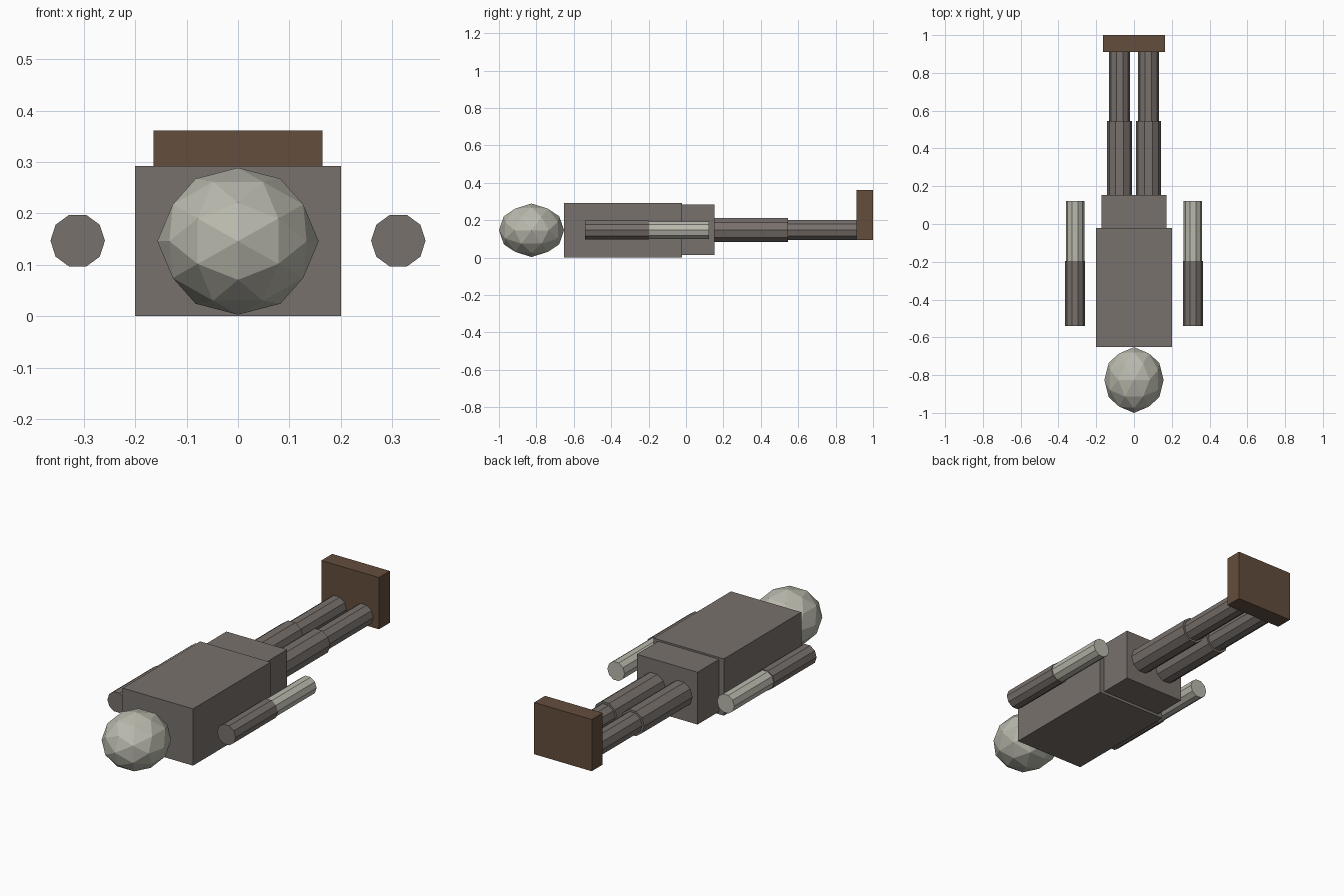
import bpy, bmesh, math
from mathutils import Vector

if "Cube" in bpy.data.objects:
    bpy.data.objects.remove(bpy.data.objects["Cube"])

MID = 0.147  # height of the body's long axis


def material(name, r, g, b):
    lin = [((c / 255 + 0.055) / 1.055) ** 2.4 for c in (r, g, b)]
    m = bpy.data.materials.new(name)
    m.diffuse_color = (*lin, 1)
    m.use_nodes = True
    m.node_tree.nodes["Principled BSDF"].inputs["Base Color"].default_value = m.diffuse_color
    return m


GREY = material("warm_grey", 120, 113, 108)
PALE = material("pale_stone", 186, 185, 173)
BROWN = material("dark_brown", 99, 77, 60)


def finish(name, bm, mat):
    bmesh.ops.recalc_face_normals(bm, faces=bm.faces)
    mesh = bpy.data.meshes.new(name)
    bm.to_mesh(mesh)
    bm.free()
    mesh.materials.append(mat)
    obj = bpy.data.objects.new(name, mesh)
    bpy.context.collection.objects.link(obj)
    return obj


def box(name, half_x, y0, y1, z0, z1, mat):
    bm = bmesh.new()
    bmesh.ops.create_cube(bm, size=1)
    bmesh.ops.scale(bm, vec=(2 * half_x, y1 - y0, z1 - z0), verts=bm.verts)
    bmesh.ops.translate(bm, vec=(0, (y0 + y1) / 2, (z0 + z1) / 2), verts=bm.verts)
    return finish(name, bm, mat)


def limb(name, x, y0, y1, r, mat, sides=10):
    """Ten-sided rod along y with flats at the top and bottom."""
    bm = bmesh.new()
    angles = [2 * math.pi * i / sides for i in range(sides)]
    ring = [bm.verts.new((x + r * math.cos(a), y0, MID + r * math.sin(a))) for a in angles]
    cap = bm.faces.new(ring)
    ext = bmesh.ops.extrude_face_region(bm, geom=[cap], use_keep_orig=True)
    moved = [v for v in ext["geom"] if isinstance(v, bmesh.types.BMVert)]
    bmesh.ops.translate(bm, vec=(0, y1 - y0, 0), verts=moved)
    return finish(name, bm, mat)


def faceted_head(name, centre, radii, mat):
    """Icosahedron aligned to the axes, split once and pushed out to an ellipsoid."""
    phi = (1 + 5 ** 0.5) / 2
    bm = bmesh.new()
    for a in (-1, 1):
        for b in (-phi, phi):
            for co in ((a, 0, b), (0, b, a), (b, a, 0)):
                bm.verts.new(co)
    bmesh.ops.convex_hull(bm, input=bm.verts)
    bmesh.ops.subdivide_edges(bm, edges=bm.edges, cuts=1, use_grid_fill=True)
    for v in bm.verts:
        n = v.co.normalized()
        v.co = Vector(centre) + Vector([n[i] * radii[i] for i in range(3)])
    return finish(name, bm, mat)


# Head, torso and hips
faceted_head("head", (0, -0.826, 0.146), (0.157, 0.174, 0.143), PALE)
box("torso", 0.2, -0.651, -0.022, 0.0, 0.292, GREY)
box("hips", 0.173, -0.022, 0.153, 0.014, 0.283, GREY)

# Arms and legs on both sides
for side, s in (("left", -1), ("right", 1)):
    limb(side + "_upper_arm", s * 0.312, -0.54, -0.197, 0.053, GREY)
    limb(side + "_forearm", s * 0.312, -0.197, 0.123, 0.049, PALE)
    limb(side + "_thigh", s * 0.0765, 0.153, 0.545, 0.067, GREY)
    limb(side + "_shin", s * 0.0765, 0.545, 0.912, 0.056, GREY)

# Single block for the feet
box("feet", 0.164, 0.911, 1.0, 0.095, 0.361, BROWN)
